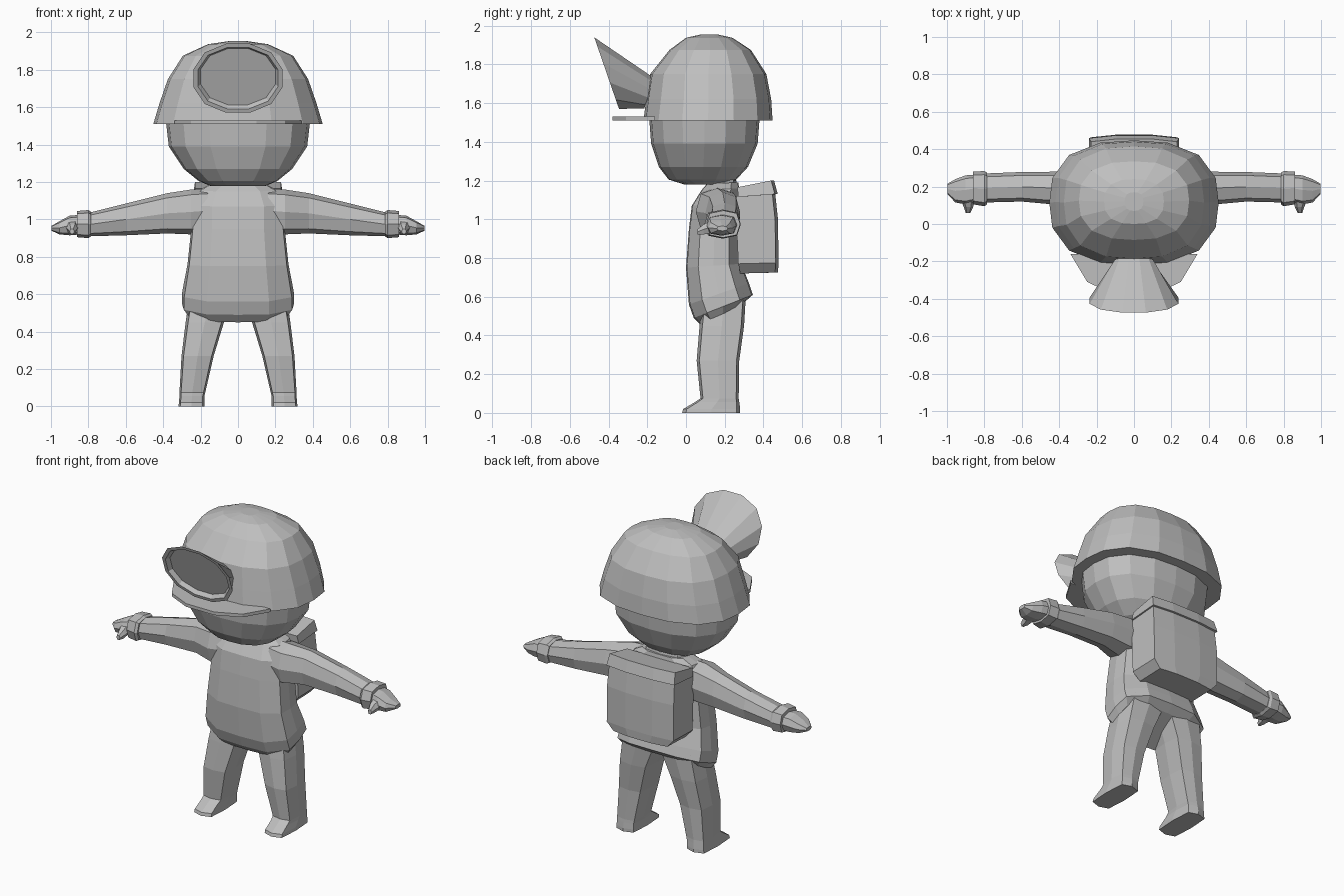
import bpy, bmesh, math
from mathutils import Vector

if "Cube" in bpy.data.objects:
    bpy.data.objects.remove(bpy.data.objects["Cube"])

grey = bpy.data.materials.new("plain grey")
grey.diffuse_color = (0.52, 0.52, 0.52, 1)
grey.use_nodes = True
grey.node_tree.nodes["Principled BSDF"].inputs["Base Color"].default_value = grey.diffuse_color


def oval(u0, u1, v0, v1, n=8, p=3.0, phase=0.0):
    """Squared-off ellipse filling the given 2D bounds."""
    pts = []
    for i in range(n):
        t = 2 * math.pi * i / n + phase
        c, s = math.cos(t), math.sin(t)
        r = (abs(c) ** p + abs(s) ** p) ** (-1 / p)
        pts.append(((u0 + u1) / 2 + (u1 - u0) / 2 * r * c,
                    (v0 + v1) / 2 + (v1 - v0) / 2 * r * s))
    return pts


def loft(name, rings, mirror=False):
    """Skin a stack of equal-length rings and cap both ends."""
    bm = bmesh.new()
    vs = [[bm.verts.new(q) for q in ring] for ring in rings]
    n = len(rings[0])
    for a, b in zip(vs, vs[1:]):
        for i in range(n):
            j = (i + 1) % n
            bm.faces.new((a[i], a[j], b[j], b[i]))
    bm.faces.new(vs[0])
    bm.faces.new(vs[-1])
    bmesh.ops.recalc_face_normals(bm, faces=bm.faces)
    me = bpy.data.meshes.new(name)
    bm.to_mesh(me)
    bm.free()
    me.materials.append(grey)
    ob = bpy.data.objects.new(name, me)
    bpy.context.collection.objects.link(ob)
    if mirror:
        m = ob.modifiers.new("mirror", 'MIRROR')
        m.use_mirror_merge = False
    return ob


def stack_z(name, rows, n, p):
    """Rows of (z, half width, front y, back y)."""
    return loft(name, [[(x, y, z) for x, y in oval(-w, w, f, b, n, p)]
                       for z, w, f, b in rows])


def stack_x(name, rows, n, p, phase=0.0):
    """Mirrored limb, rows of (x, front y, back y, low z, high z)."""
    return loft(name, [[(x, y, z) for y, z in oval(f, b, lo, hi, n, p, phase)]
                       for x, f, b, lo, hi in rows], True)


# Head and helmet
stack_z("head", [(1.18, .15, -.01, .2), (1.205, .21, -.09, .26),
                 (1.27, .29, -.14, .32), (1.39, .37, -.18, .37),
                 (1.52, .385, -.19, .38), (1.6, .36, -.17, .37)], 16, 2.5)
stack_z("helmet", [(1.51, .453, -.22, .447), (1.62, .42, -.205, .44),
                   (1.75, .375, -.185, .415), (1.875, .295, -.085, .335),
                   (1.937, .16, .0, .24), (1.953, .05, .07, .17)], 16, 2.6)

# Helmet visor
half = [(.34, -.16), (.25, -.31), (.1, -.38)]
outline = half + [(-x, y) for x, y in reversed(half)]
loft("visor", [[(x, y, z) for x, y in outline] for z in (1.51, 1.53)])

# Flared headlamp with recessed lens
up = Vector((0, -.13, .376)).normalized()
out = Vector((0, -.376, -.13)).normalized()
right = Vector((1, 0, 0))
base_up = Vector((0, .05, .155)).normalized()


def lamp_ring(centre, w, h, axis):
    return [Vector(centre) + right * u + axis * v
            for u, v in oval(-w, w, -h, h, 12, 2.2, math.pi / 12)]


rim = Vector((0, -.41, 1.755))
loft("headlamp", [lamp_ring((0, -.19, 1.65), .1, .085, base_up),
                  lamp_ring(rim, .243, .2, up),
                  lamp_ring(rim, .22, .178, up),
                  lamp_ring(rim - out * .025, .205, .163, up)])

# Tunic: hem is lower at the front than at the back
rows = [(.45, .57, .27, .08, .30), (.49, .61, .30, .04, .345),
        (.56, .67, .298, .015, .325), (.75, .77, .27, .0, .285),
        (.95, .95, .25, .015, .28), (1.07, 1.08, .25, .03, .28),
        (1.15, 1.16, .21, .08, .275), (1.185, 1.19, .15, .11, .27)]
loft("tunic", [[(x, y, zf + (zb - zf) * (y - f) / (b - f))
                for x, y in oval(-w, w, f, b, 12, 3.6)]
               for zf, zb, w, f, b in rows])
stack_z("neck", [(1.15, .15, .1, .27), (1.2, .14, .11, .26),
                 (1.26, .11, .1, .2)], 8, 3)

# Arms, cuffs, hands and thumbs
stack_x("arm", [(.16, .06, .27, .93, 1.165), (.25, .05, .275, .92, 1.16),
                (.38, .1, .28, .925, 1.14), (.6, .12, .278, .915, 1.085),
                (.8, .115, .27, .91, 1.035)], 8, 2.6)
stack_x("cuff", [(.785, .105, .275, .91, 1.04), (.80, .095, .283, .90, 1.05),
                 (.86, .105, .28, .905, 1.045)], 8, 3)
stack_x("hand", [(.84, .12, .265, .92, 1.025), (.9, .105, .26, .915, 1.02),
                 (.955, .115, .24, .92, .99), (.998, .16, .215, .94, .965)],
        8, 2.8)
loft("thumb", [[(x, y, z) for x, z in oval(x0, x1, z0, z1, 6, 3)]
               for y, x0, x1, z0, z1 in [(.14, .85, .93, .93, 1.0),
                                         (.09, .86, .91, .92, .975),
                                         (.06, .875, .9, .92, .95)]], True)

# Legs with feet
loft("leg", [[(x, y, z) for x, y in oval(x0, x1, f, b, 8, 5)]
             for z, x0, x1, f, b in [(0, .18, .318, -.02, .28),
                                     (.02, .18, .316, -.015, .28),
                                     (.055, .18, .313, .045, .275),
                                     (.075, .175, .313, .075, .272),
                                     (.27, .13, .302, .055, .275),
                                     (.45, .075, .28, .07, .30),
                                     (.62, .0, .255, .09, .31)]], True)


# Backpack: rounded-out back panel, tapered bottom, overhanging flap
def pack_ring(z0, z1, w, f, b):
    return [(-w, f, z0), (w, f, z0), (w, b - .015, z1), (w * .4, b, z1),
            (-w * .4, b, z1), (-w, b - .015, z1)]


loft("backpack", [pack_ring(.72, .725, .19, .28, .475),
                  pack_ring(.77, .775, .235, .27, .478),
                  pack_ring(1.0, 1.0, .235, .26, .475),
                  pack_ring(1.12, 1.14, .23, .26, .46)])
loft("backpack_flap", [pack_ring(1.115, 1.13, .24, .27, .474),
                       pack_ring(1.165, 1.2, .23, .265, .455)])
